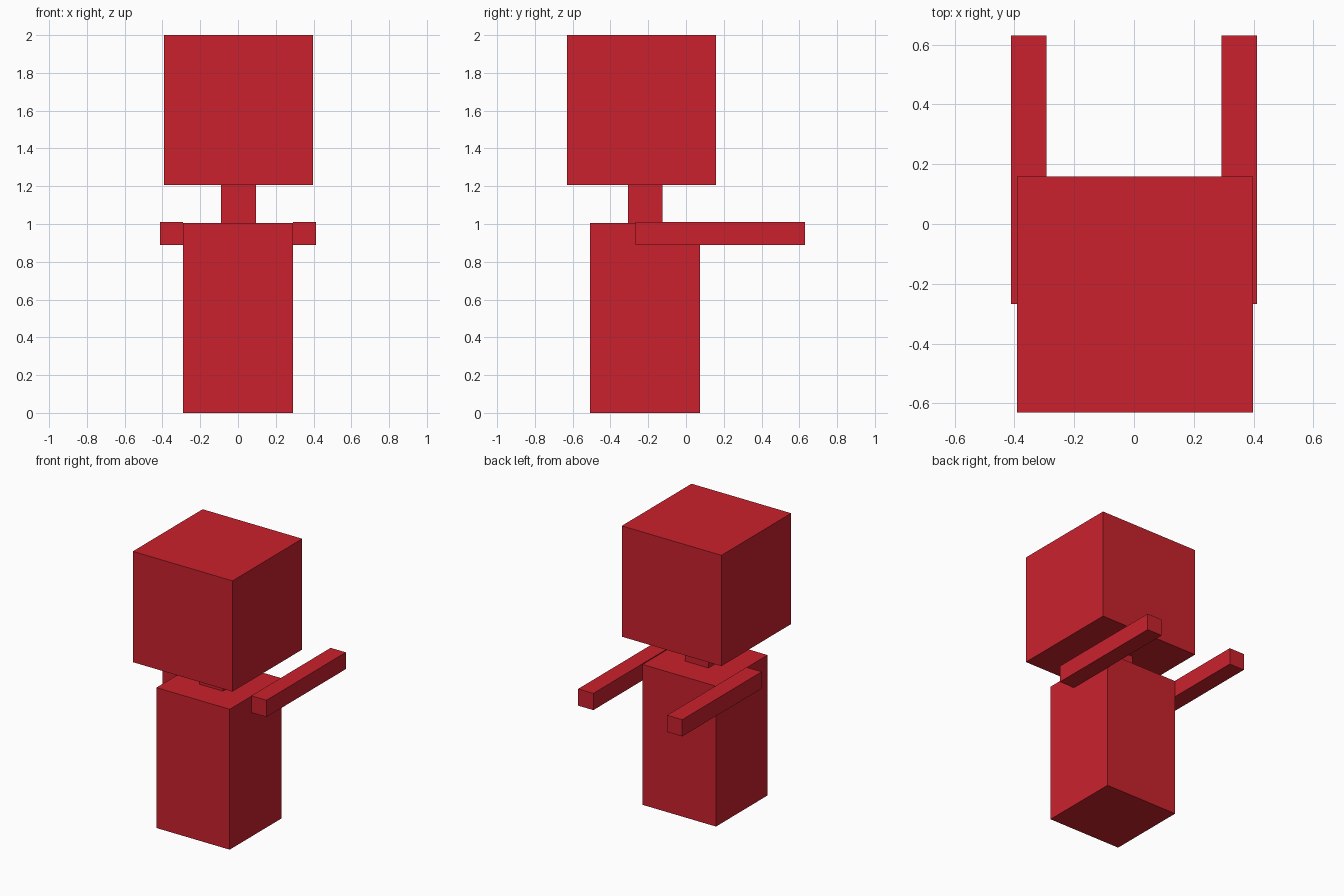
import bpy
from mathutils import Vector

if "Cube" in bpy.data.objects:
    bpy.data.objects.remove(bpy.data.objects["Cube"])

red = bpy.data.materials.new("red")
red.diffuse_color = (0.59, 0.0155, 0.026, 1)
red.use_nodes = True
red.node_tree.nodes["Principled BSDF"].inputs["Base Color"].default_value = red.diffuse_color


def box(name, lo, hi):
    """Axis-aligned box between two opposite corners."""
    lo, hi = Vector(lo), Vector(hi)
    bpy.ops.mesh.primitive_cube_add(size=1, location=(lo + hi) / 2)
    ob = bpy.context.object
    ob.name = name
    size = hi - lo
    for v in ob.data.vertices:
        v.co = v.co * size
    ob.data.materials.append(red)
    return ob


# Torso, neck and head
box("body", (-0.29, -0.508, 0), (0.29, 0.075, 1.005))
box("neck", (-0.09, -0.306, 1.005), (0.095, -0.125, 1.207))
box("head", (-0.391, -0.631, 1.207), (0.398, 0.158, 2.0))

# Arms stretched out along +y, flush with the body sides
for side, name in ((-1, "left_arm"), (1, "right_arm")):
    xs = sorted((side * 0.292, side * 0.412))
    box(name, (xs[0], -0.267, 0.89), (xs[1], 0.631, 1.01))
